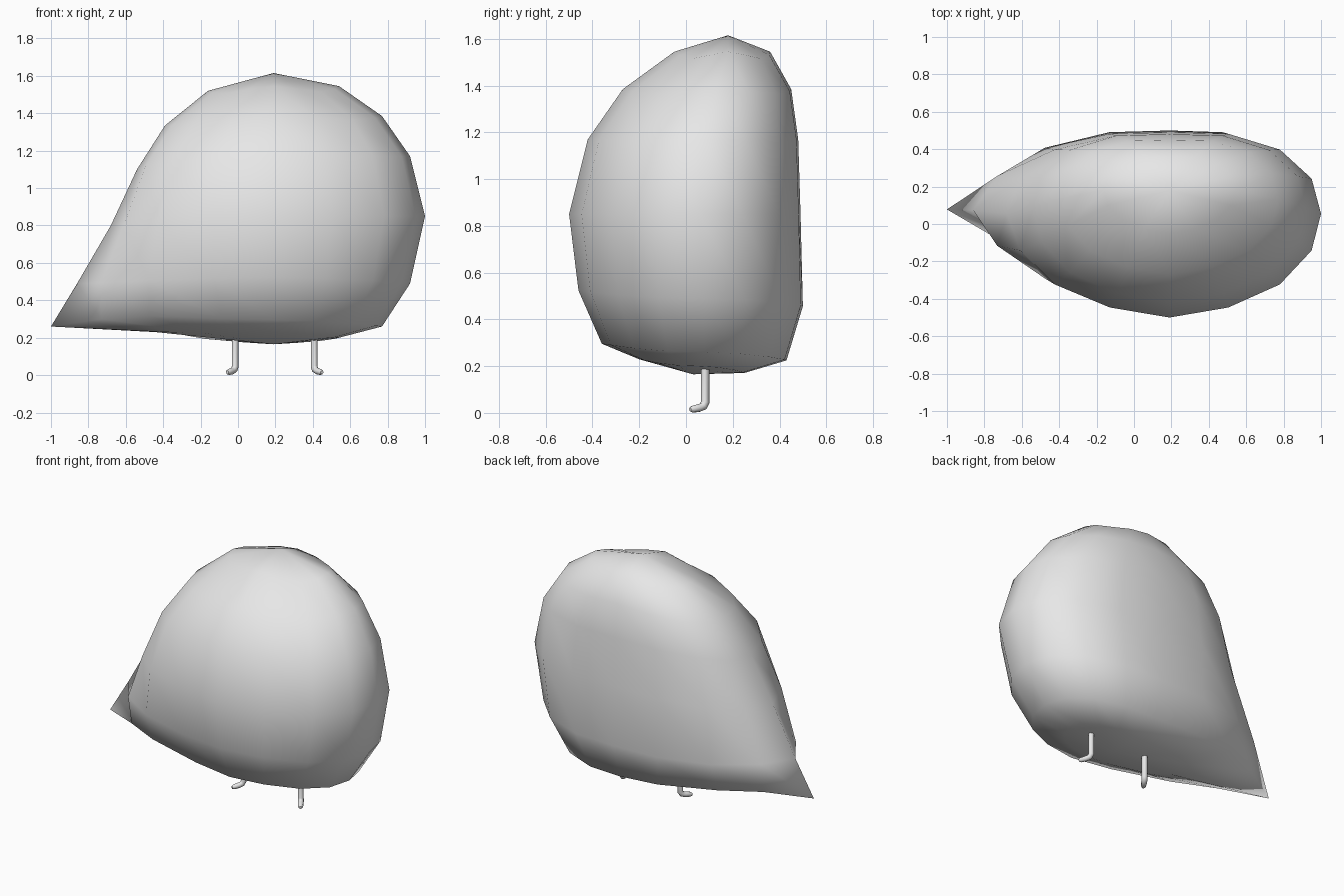
import bpy, bmesh, math

if "Cube" in bpy.data.objects:
    bpy.data.objects.remove(bpy.data.objects["Cube"])

grey = bpy.data.materials.new("light_grey")
grey.diffuse_color = (0.8, 0.8, 0.8, 1)
grey.use_nodes = True
grey.node_tree.nodes["Principled BSDF"].inputs["Base Color"].default_value = grey.diffuse_color

# Body rings, top to bottom:
# height, x radius, y radius, y centre, left pull, left drop, tilt, diagonal drop
RINGS = [
    (1.545, 0.35, 0.205, 0.155, 0.00, 0.025, 0.00, 0.03),
    (1.385, 0.58, 0.36, 0.09, 0.00, 0.05, 0.00, 0.02),
    (1.17, 0.73, 0.45, 0.03, 0.00, 0.07, 0.00, 0.00),
    (0.85, 0.81, 0.495, -0.005, 0.06, 0.05, 0.00, 0.00),
    (0.49, 0.73, 0.48, 0.02, 0.32, 0.00, 0.07, 0.00),
    (0.26, 0.58, 0.395, 0.035, 0.61, 0.00, 0.09, 0.00),
    (0.20, 0.35, 0.225, 0.025, 0.28, -0.03, 0.13, 0.00),
]
SEGS = 16
# Strength of the pull toward the tip, from the side to the far left
FALLOFF = [0, 0.08, 0.40, 0.62, 1.0]
FALLOFF_WIDE = [0, 0.12, 0.42, 0.74, 1.0]


def ring_point(i, j):
    z, rx, ry, cy, pull, drop, tilt, diag = RINGS[i]
    a = 2 * math.pi * j / SEGS
    c, s = math.cos(a), math.sin(a)
    f = (FALLOFF_WIDE if i == 4 else FALLOFF)[max(0, 4 - abs(j - 8))]
    # slightly squared section with a bowed centre line
    corner = math.sin(2 * a) ** 2
    full = 1 + 0.03 * corner
    x = 0.19 + rx * c * full - pull * f
    y = cy + 0.06 * abs(c) * (rx / 0.81) + ry * s * full
    z -= drop * max(0, -c) ** 3 + tilt * (y - cy) * abs(s) + diag * corner
    # the low ring lifts a little on both sides of the tip
    if i == 5:
        z += 0.04 * (0, 0.3, 1, 0.9, 0)[max(0, 4 - abs(j - 8))]
    return x, y, z


# Teardrop body with a pole at each end
bm = bmesh.new()
loops = [[bm.verts.new(ring_point(i, j)) for j in range(SEGS)]
         for i in range(len(RINGS))]
top = bm.verts.new((0.19, 0.18, 1.615))
bottom = bm.verts.new((0.19, 0.03, 0.165))
for j in range(SEGS):
    k = (j + 1) % SEGS
    bm.faces.new((top, loops[0][j], loops[0][k]))
    bm.faces.new((bottom, loops[-1][k], loops[-1][j]))
    for up, low in zip(loops, loops[1:]):
        bm.faces.new((up[j], low[j], low[k], up[k]))
for f in bm.faces:
    f.smooth = True
bmesh.ops.recalc_face_normals(bm, faces=bm.faces)
mesh = bpy.data.meshes.new("body")
bm.to_mesh(mesh)
bm.free()
mesh.materials.append(grey)
bpy.context.collection.objects.link(bpy.data.objects.new("body", mesh))


# Thin bent legs, with the feet turned forward and outward
def leg(name, x, side):
    curve = bpy.data.curves.new(name, 'CURVE')
    curve.dimensions = '3D'
    curve.bevel_depth = 0.018
    curve.bevel_resolution = 2
    curve.use_fill_caps = True
    path = [(x, 0.082, 0.24), (x, 0.082, 0.045), (x + side * 0.006, 0.074, 0.028),
            (x + side * 0.018, 0.055, 0.021), (x + side * 0.036, 0.028, 0.016),
            (x + side * 0.042, 0.018, 0.015)]
    spline = curve.splines.new('POLY')
    spline.points.add(len(path) - 1)
    for i, (p, co) in enumerate(zip(spline.points, path)):
        p.co = (*co, 1)
        p.radius = (1, 1, 1, 1, 0.85, 0.5)[i]
    spline.use_smooth = True
    curve.materials.append(grey)
    bpy.context.collection.objects.link(bpy.data.objects.new(name, curve))


leg("left_leg", -0.015, -1)
leg("right_leg", 0.407, 1)
